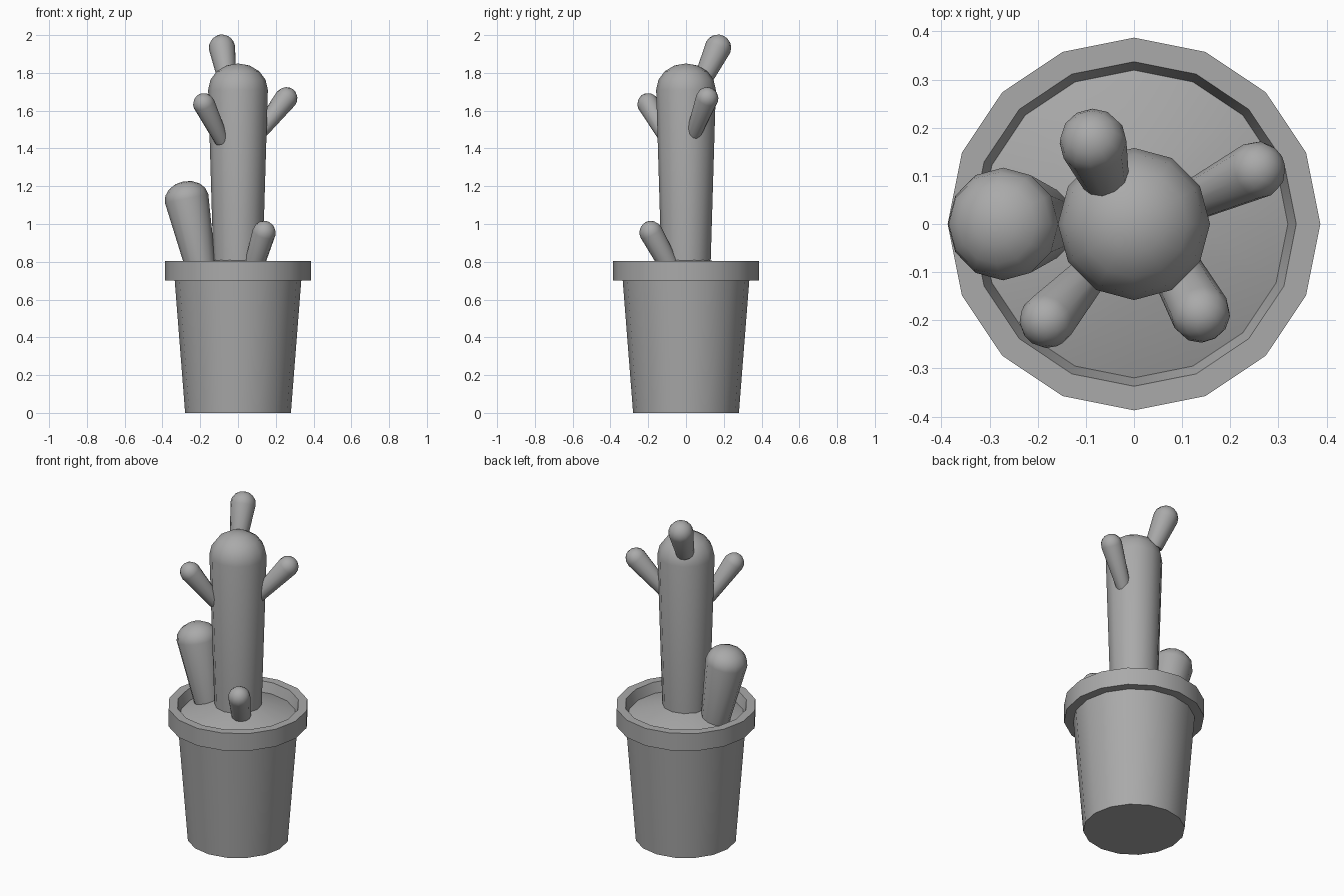
import bpy, bmesh, math
from mathutils import Vector

cube = bpy.data.objects.get("Cube")
if cube:
    bpy.data.objects.remove(cube, do_unlink=True)

grey = bpy.data.materials.new("plain grey")
grey.use_nodes = True
colour = (0.4, 0.4, 0.4, 1)
grey.diffuse_color = colour
grey.node_tree.nodes["Principled BSDF"].inputs["Base Color"].default_value = colour


def lathe(name, profile, sides, start=(0, 0, 0), axis=(0, 0, 1), close_start=True):
    """Revolve (radius, height) points about an axis; radius 0 makes a pole."""
    turn = Vector((0, 0, 1)).rotation_difference(Vector(axis))
    bm = bmesh.new()
    rings = []
    for r, h in profile:
        count = sides if r > 0 else 1
        angles = [2 * math.pi * i / sides for i in range(count)]
        rings.append([bm.verts.new(Vector(start) + turn @ Vector(
            (r * math.cos(a), r * math.sin(a), h))) for a in angles])
    for low, high in zip(rings, rings[1:]):
        for i in range(sides):
            j = (i + 1) % sides
            if len(high) == 1:
                bm.faces.new((low[i], low[j], high[0]))
            else:
                bm.faces.new((low[i], low[j], high[j], high[i]))
    if close_start:
        bm.faces.new(list(reversed(rings[0])))
    mesh = bpy.data.meshes.new(name)
    bm.to_mesh(mesh)
    bm.free()
    mesh.materials.append(grey)
    obj = bpy.data.objects.new(name, mesh)
    bpy.context.collection.objects.link(obj)
    bpy.ops.object.select_all(action="DESELECT")
    obj.select_set(True)
    bpy.context.view_layer.objects.active = obj
    bpy.ops.object.shade_smooth_by_angle(angle=math.radians(42))
    return obj


def stem(name, base, top, r_base, r_top, dome):
    """Tapered stem from base to top, finished with a rounded cap."""
    axis = Vector(top) - Vector(base)
    profile = [(r_base, 0), (r_top, axis.length)]
    for k in (1, 2, 3):
        a = k * math.radians(22.5)
        profile.append((r_top * math.cos(a), axis.length + dome * math.sin(a)))
    profile.append((0, axis.length + dome))
    lathe(name, profile, 12, base, axis)


# Pot with an overhanging rim and a hollow top
lathe("pot", [(0.28, 0), (0.335, 0.70), (0.387, 0.70), (0.387, 0.805),
              (0.337, 0.805), (0.318, 0.74)], 16)

# Gently mounded soil
lathe("soil", [(0.32, 0.745), (0.13, 0.808), (0, 0.815)], 16, close_start=False)

# Main trunk and its side shoots
stem("trunk", (0, 0, 0.78), (0, 0, 1.71), 0.13, 0.158, 0.14)
stem("large_side_stem", (-0.187, 0, 0.72), (-0.272, 0, 1.135), 0.075, 0.117, 0.092)
stem("small_front_stem", (0.07, -0.062, 0.73), (0.138, -0.185, 0.955), 0.05, 0.062, 0.062)
stem("top_back_arm", (-0.06, 0.095, 1.775), (-0.085, 0.17, 1.935), 0.05, 0.07, 0.068)
stem("left_arm", (0.105, 0.04, 1.475), (0.255, 0.112, 1.665), 0.04, 0.06, 0.06)
stem("front_right_arm", (-0.085, -0.095, 1.44), (-0.18, -0.2, 1.635), 0.038, 0.058, 0.058)
